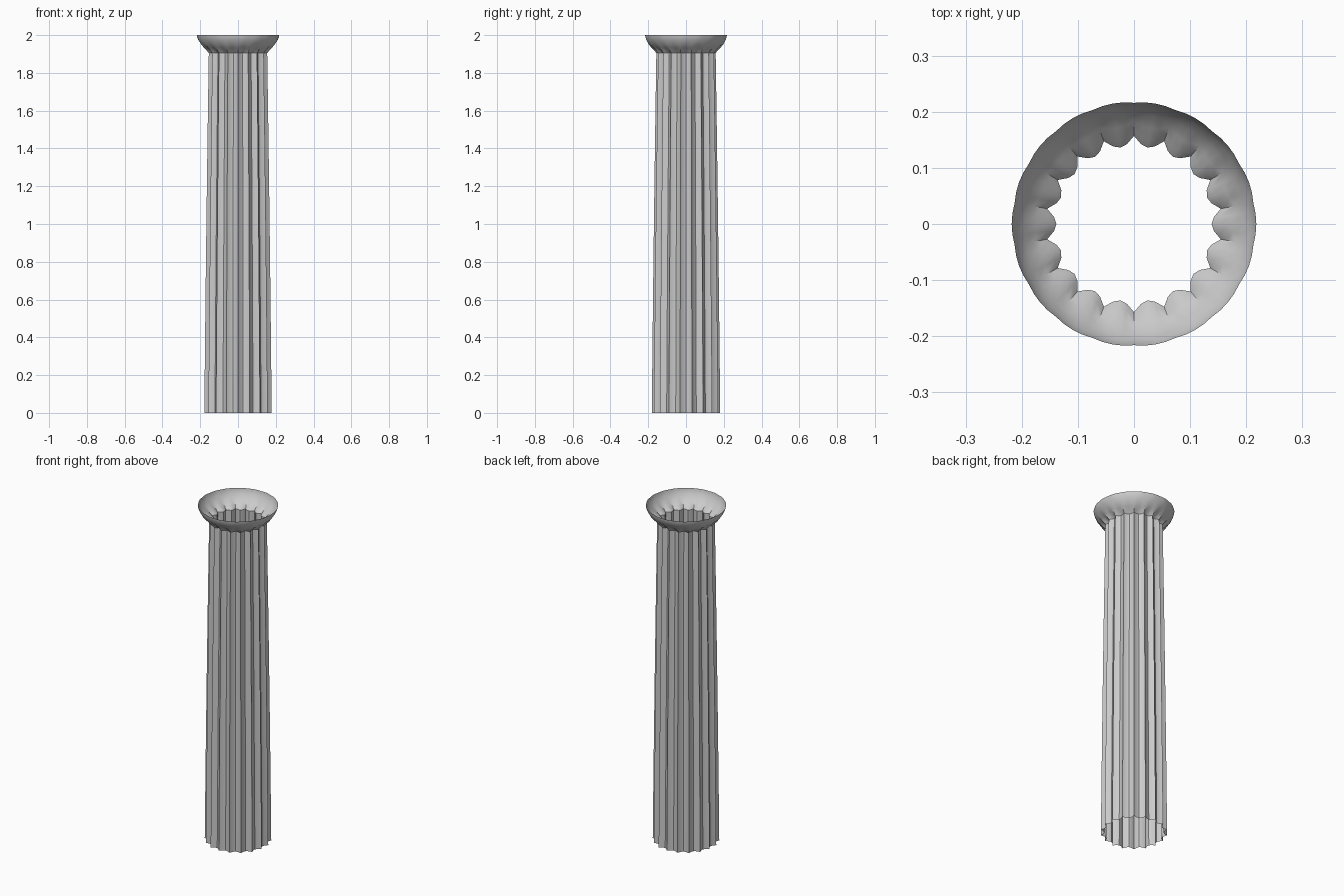
import bpy, bmesh
from math import cos, sin, pi, radians

cube = bpy.data.objects.get("Cube")
if cube:
    bpy.data.objects.remove(cube)

FLUTES = 18
STEPS = 4  # segments across one flute

stone = bpy.data.materials.new("grey stone")
stone.use_nodes = True
GREY = (0.6, 0.6, 0.6, 1)
stone.diffuse_color = GREY
stone.node_tree.nodes["Principled BSDF"].inputs["Base Color"].default_value = GREY


def ring(bm, radius, depth, z):
    """Ring with sharp ridges; depth is the hollow at the middle of each flute."""
    verts = []
    for i in range(FLUTES * STEPS):
        t = (i % STEPS) / STEPS
        a = pi / 2 + 2 * pi * i / (FLUTES * STEPS)
        r = radius - depth * 4 * t * (1 - t)
        verts.append(bm.verts.new((r * cos(a), r * sin(a), z)))
    return verts


def loft(name, sections):
    """Open shell through a stack of (radius, depth, height) sections."""
    bm = bmesh.new()
    rings = [ring(bm, *s) for s in sections]
    for low, high in zip(rings, rings[1:]):
        for i in range(len(low)):
            j = (i + 1) % len(low)
            bm.faces.new((low[i], low[j], high[j], high[i]))
    mesh = bpy.data.meshes.new(name)
    bm.to_mesh(mesh)
    bm.free()
    mesh.materials.append(stone)
    obj = bpy.data.objects.new(name, mesh)
    bpy.context.collection.objects.link(obj)
    bpy.ops.object.select_all(action='DESELECT')
    obj.select_set(True)
    bpy.context.view_layer.objects.active = obj
    bpy.ops.object.shade_smooth_by_angle(angle=radians(30))


# Fluted shaft, tapering with a slight swelling
BOTTOM, TOP, NECK = 0.181, 0.157, 1.905
shaft = []
for k in range(11):
    t = k / 10
    r = BOTTOM + (TOP - BOTTOM) * t + 0.006 * t * (1 - t)
    shaft.append((r, 0.119 * r, NECK * t))
loft("fluted_shaft", shaft)

# Bowl-shaped capital: the flutes fade out into a round rim
loft("capital", [
    (TOP, 0.119 * TOP, NECK),
    (0.167, 0.016, 1.917),
    (0.182, 0.009, 1.932),
    (0.197, 0.002, 1.951),
    (0.208, -0.001, 1.972),
    (0.214, -0.002, 1.988),
    (0.216, -0.002, 2.0),
])
